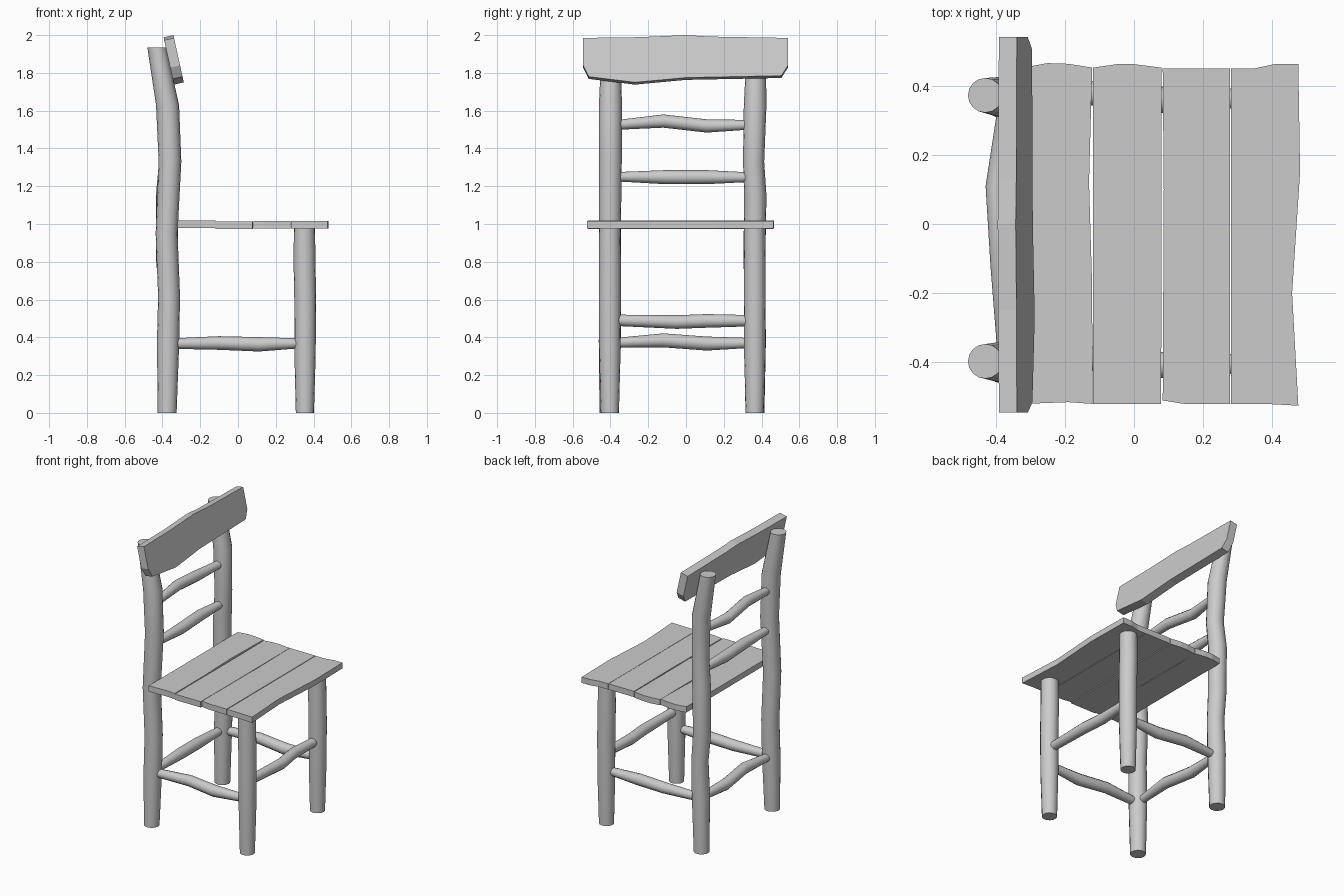
import bpy, bmesh, math
from mathutils import Vector

if "Cube" in bpy.data.objects:
    bpy.data.objects.remove(bpy.data.objects["Cube"])


def finish(name, bm, smooth):
    bmesh.ops.recalc_face_normals(bm, faces=bm.faces[:])
    mesh = bpy.data.meshes.new(name)
    bm.to_mesh(mesh)
    bm.free()
    ob = bpy.data.objects.new(name, mesh)
    bpy.context.collection.objects.link(ob)
    if smooth:
        bpy.ops.object.select_all(action='DESELECT')
        ob.select_set(True)
        bpy.context.view_layer.objects.active = ob
        bpy.ops.object.shade_smooth_by_angle(angle=math.radians(35))
    return ob


def pole(name, axis, stations, sides=16):
    """Capped rough pole; each station is (x, y, z, radius), rings face the axis."""
    bm = bmesh.new()
    u, v = [Vector((i == k, j == k, h == k)) for k in range(3) if k != axis
            for i, j, h in [(0, 1, 2)]]
    rings = []
    for x, y, z, r in stations:
        c = Vector((x, y, z))
        rings.append([bm.verts.new(c + r * (math.cos(a) * u + math.sin(a) * v))
                      for a in (2 * math.pi * i / sides for i in range(sides))])
    for a, b in zip(rings, rings[1:]):
        for i in range(sides):
            j = (i + 1) % sides
            bm.faces.new((a[i], a[j], b[j], b[i]))
    bm.faces.new(rings[0])
    bm.faces.new(rings[-1])
    return finish(name, bm, True)


def slab(name, outline, offset):
    """Flat board: outline of 3D points pushed along the offset."""
    bm = bmesh.new()
    a = [bm.verts.new(p) for p in outline]
    b = [bm.verts.new(Vector(p) + Vector(offset)) for p in outline]
    n = len(a)
    for i in range(n):
        j = (i + 1) % n
        bm.faces.new((a[i], a[j], b[j], b[i]))
    bm.faces.new(a)
    bm.faces.new(b)
    return finish(name, bm, False)


# Back posts, leaning back at the top
pole("back_post_right", 2, [
    (-.375, -.408, 0, .05), (-.37, -.403, .38, .059), (-.365, -.401, .62, .058),
    (-.378, -.403, .95, .058), (-.36, -.40, 1.33, .06),
    (-.373, -.40, 1.63, .061), (-.43, -.397, 1.935, .05)])
pole("back_post_left", 2, [
    (-.375, .365, 0, .05), (-.37, .365, .38, .058), (-.362, .365, .62, .055),
    (-.377, .362, .82, .058), (-.376, .367, 1.15, .059), (-.362, .358, 1.33, .056),
    (-.374, .366, 1.63, .06), (-.43, .372, 1.935, .05)])

# Front legs
for name, y in (("front_leg_right", -.403), ("front_leg_left", .364)):
    pole(name, 2, [(.354, y, 0, .048), (.355, y, .3, .056),
                   (.356, y, .6, .058), (.352, y, .8, .058), (.352, y, .98, .056)])

# Rungs along y: x, then (y, z, radius, x shift)
rungs = {
    "back_rung_upper": (-.37, [(-.36, 1.525, .026, 0), (-.12, 1.545, .035, -.01),
                               (.11, 1.519, .035, -.024), (.325, 1.525, .026, 0)]),
    "back_rung_middle": (-.365, [(-.36, 1.25, .025, 0), (-.11, 1.248, .037, .005),
                                 (.11, 1.248, .037, -.008), (.325, 1.248, .026, 0)]),
    "front_stretcher": (.355, [(-.365, .49, .03, 0), (-.05, .481, .036, .01),
                               (.11, .487, .036, -.01), (.33, .488, .03, 0)]),
    "back_stretcher": (-.37, [(-.36, .372, .026, 0), (-.12, .384, .037, .01),
                              (.11, .367, .037, -.01), (.325, .37, .027, 0)]),
}
for name, (x, pts) in rungs.items():
    pole(name, 1, [(x + dx, y, z, r) for y, z, r, dx in pts], 12)

# Side stretchers along x
for name, y in (("side_stretcher_right", -.403), ("side_stretcher_left", .364)):
    pole(name, 0, [(-.335, y, .367, .028), (-.1, y + .015, .37, .036),
                   (.11, y - .008, .363, .038), (.315, y, .368, .027)], 12)

# Seat planks, running side to side with uneven edges
planks = [
    [(-.32, -.52), (-.19, -.515), (-.12, -.52), (-.121, -.18), (-.13, .12), (-.121, .452),
     (-.19, .463), (-.25, .465), (-.32, .452)],
    [(-.118, -.52), (.078, -.52), (.08, -.1), (.079, .452), (.0, .462), (-.05, .462), (-.118, .452)],
    [(.083, -.51), (.145, -.52), (.277, -.52), (.278, .45), (.083, .45), (.086, .1)],
    [(.281, -.52), (.38, -.52), (.475, -.525), (.457, -.2), (.48, .15), (.475, .463),
     (.41, .463), (.35, .45), (.281, .45)],
]
for i, (pts, z) in enumerate(zip(planks, (.978, .974, .976, .975))):
    slab(f"seat_plank_{i + 1}", [(x, y, z) for x, y in pts], (0, 0, .04))

# Tilted top board of the backrest
board = [(-.545, 1.985), (-.25, 1.989), (0, 2.0), (.13, 1.992), (.54, 1.985), (.54, 1.84),
         (.505, 1.785), (.0, 1.775), (-.27, 1.75), (-.515, 1.78), (-.545, 1.84)]
slab("top_board", [(-.342 + (2 - z) * .22, y, z) for y, z in board], (-.052, 0, -.012))
